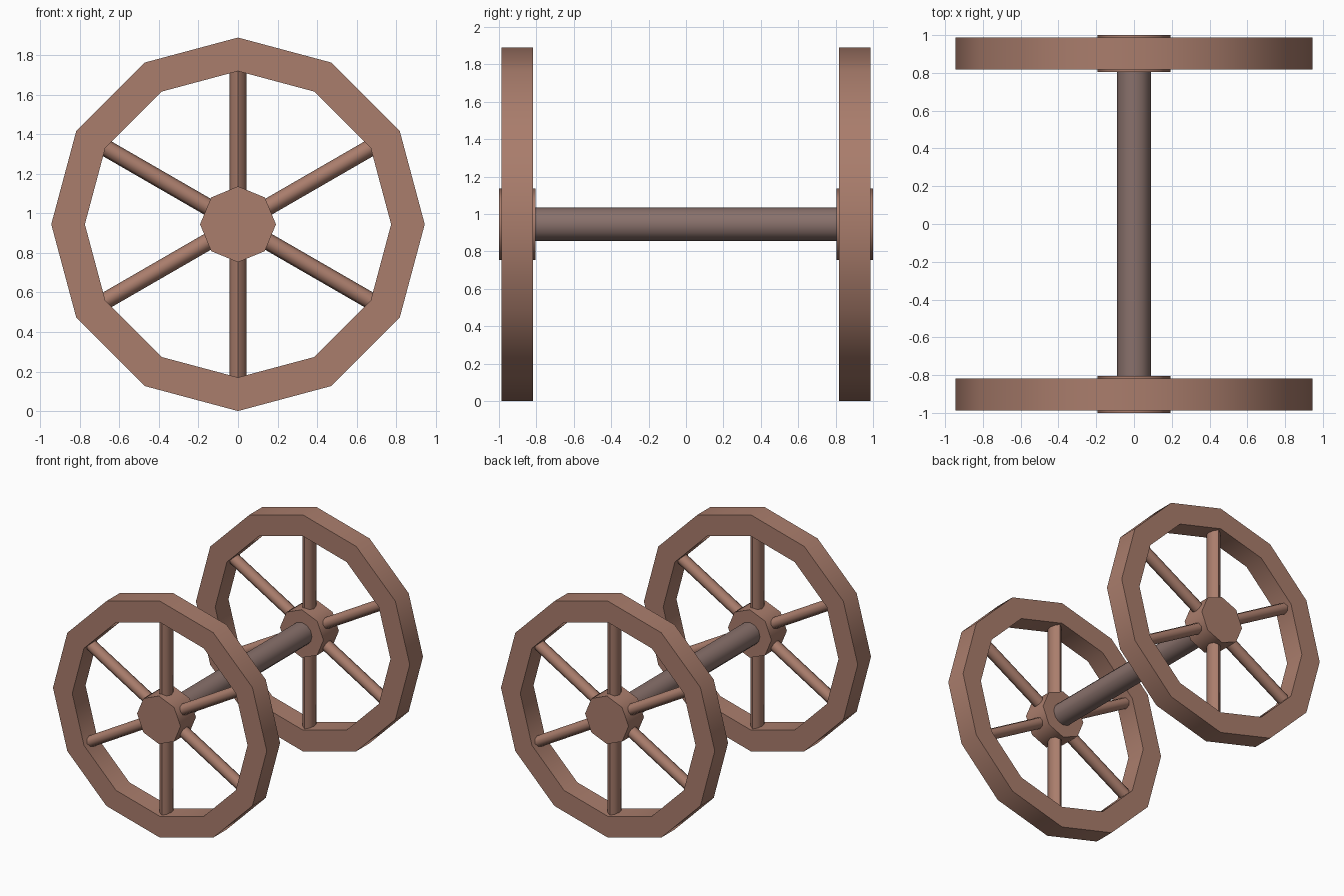
import bpy, bmesh, math
from mathutils import Matrix, Vector

if "Cube" in bpy.data.objects:
    bpy.data.objects.remove(bpy.data.objects["Cube"])

CZ = 0.945           # axle height


def material(name, rgb):
    m = bpy.data.materials.new(name)
    m.diffuse_color = (*rgb, 1)
    m.use_nodes = True
    m.node_tree.nodes["Principled BSDF"].inputs["Base Color"].default_value = m.diffuse_color
    return m


wood = material("brown wood", (0.40, 0.205, 0.15))
axle_wood = material("grey brown wood", (0.25, 0.165, 0.148))


def finish(name, bm, mat):
    bmesh.ops.recalc_face_normals(bm, faces=bm.faces)
    me = bpy.data.meshes.new(name)
    bm.to_mesh(me)
    bm.free()
    me.materials.append(mat)
    ob = bpy.data.objects.new(name, me)
    bpy.context.collection.objects.link(ob)
    bpy.ops.object.select_all(action='DESELECT')
    ob.select_set(True)
    bpy.context.view_layer.objects.active = ob
    bpy.ops.object.shade_smooth_by_angle(angle=math.radians(50))
    return ob


def y_cylinder(name, r, y0, y1, sides, mat):
    # cylinder along y with a corner pointing up
    bm = bmesh.new()
    rot = Matrix.Rotation(math.pi / 2, 4, 'X')
    bmesh.ops.create_cone(bm, cap_ends=True, segments=sides, radius1=r, radius2=r,
                          depth=y1 - y0,
                          matrix=Matrix.Translation((0, (y0 + y1) / 2, CZ)) @ rot)
    return finish(name, bm, mat)


def rim(name, y0, y1, r_out=0.945, r_in=0.775, sides=12):
    # rectangular section carried round a twelve-sided ring
    bm = bmesh.new()
    rings = []
    for i in range(sides):
        a = math.tau * i / sides
        rings.append([bm.verts.new((r * math.sin(a), y, CZ + r * math.cos(a)))
                      for r, y in ((r_out, y0), (r_out, y1), (r_in, y1), (r_in, y0))])
    for i in range(sides):
        p, q = rings[i], rings[(i + 1) % sides]
        for k in range(4):
            n = (k + 1) % 4
            bm.faces.new((p[k], p[n], q[n], q[k]))
    return finish(name, bm, wood)


def spoke(name, y, angle, depth):
    # round bar from inside the hub to inside the rim
    r0, r1 = 0.12, 0.79
    bm = bmesh.new()
    mat = (Matrix.Translation((0, y, CZ)) @ Matrix.Rotation(angle, 4, 'Y')
           @ Matrix.Translation((0, 0, (r0 + r1) / 2))
           @ Matrix.Diagonal((1, depth, 1, 1)))
    bmesh.ops.create_cone(bm, cap_ends=True, segments=8, radius1=0.043, radius2=0.043,
                          depth=r1 - r0, matrix=mat)
    return finish(name, bm, wood)


# two wheels
for side, s in (("front", -1), ("back", 1)):
    y = 0.9025 * s
    rim(side + "_rim", y - 0.084, y + 0.084)
    y_cylinder(side + "_hub", 0.192, y - 0.0975, y + 0.0975, 8, wood)
    for i in range(6):
        spoke(f"{side}_spoke_{i + 1}", y, math.tau * i / 6, 1.4 if i % 3 == 0 else 1.1)

# axle between the hubs
y_cylinder("axle", 0.09, -0.85, 0.85, 12, axle_wood)
